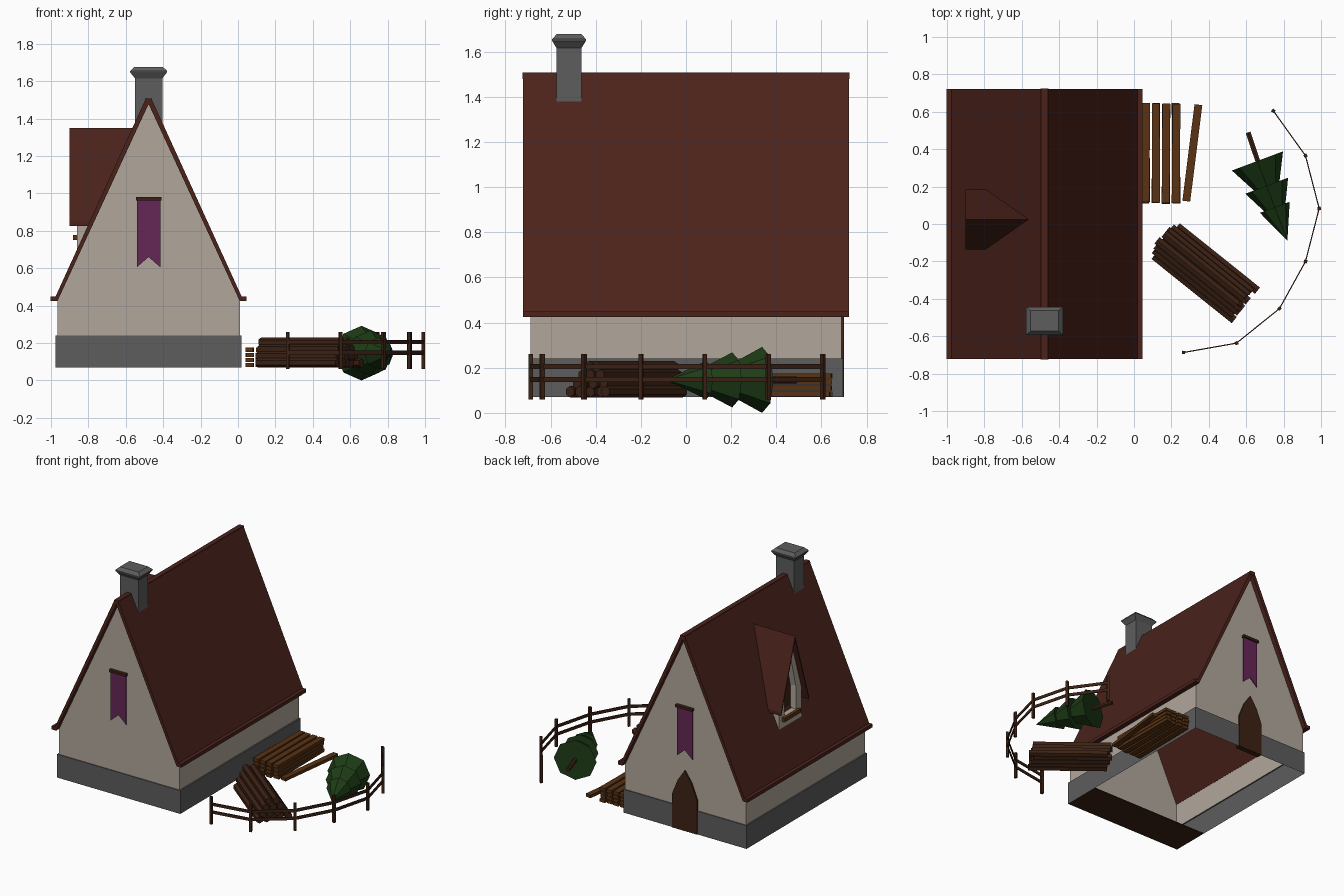
import bpy, bmesh, math, random
from mathutils import Vector, Matrix

if "Cube" in bpy.data.objects:
    bpy.data.objects.remove(bpy.data.objects["Cube"])

random.seed(4)


def mat(name, r, g, b):
    m = bpy.data.materials.new(name)
    m.diffuse_color = (r, g, b, 1)
    m.use_nodes = True
    m.node_tree.nodes["Principled BSDF"].inputs["Base Color"].default_value = m.diffuse_color
    return m


STONE = mat("stone", .11, .11, .11)
PLASTER = mat("plaster", .44, .39, .33)
ROOF = mat("roof_red", .07, .016, .011)
DARK = mat("dark_wood", .045, .016, .007)
LIGHT = mat("light_wood", .10, .032, .007)
GREEN = mat("pine_green", .012, .045, .008)
PURPLE = mat("purple_cloth", .13, .02, .095)


def finish(name, bm, m):
    bmesh.ops.recalc_face_normals(bm, faces=bm.faces)
    me = bpy.data.meshes.new(name)
    bm.to_mesh(me)
    bm.free()
    me.materials.append(m)
    ob = bpy.data.objects.new(name, me)
    bpy.context.collection.objects.link(ob)
    return ob


def add_box(bm, center, size, rot=0):
    M = Matrix.Translation(center) @ Matrix.Rotation(rot, 4, 'Z') @ Matrix.Diagonal((*size, 1))
    bmesh.ops.create_cube(bm, size=1, matrix=M)


def add_rod(bm, a, b, r1, r2, sides):
    a, b = Vector(a), Vector(b)
    d = b - a
    M = Matrix.Translation((a + b) / 2) @ d.to_track_quat('Z', 'Y').to_matrix().to_4x4()
    bmesh.ops.create_cone(bm, cap_ends=True, segments=sides, radius1=r1, radius2=r2,
                          depth=d.length, matrix=M)


def add_loops(bm, loops, cap_last=False):
    rings = [[bm.verts.new(p) for p in l] for l in loops]
    for a, b in zip(rings, rings[1:]):
        for i in range(len(a)):
            j = (i + 1) % len(a)
            bm.faces.new((a[i], a[j], b[j], b[i]))
    if cap_last:
        bm.faces.new(rings[-1])
    return rings


def rect(x, y, hx, hy, z):
    return [(x - hx, y - hy, z), (x + hx, y - hy, z), (x + hx, y + hy, z), (x - hx, y + hy, z)]


def slab(name, profile, y0, y1, m):
    """Closed prism from an x-z profile."""
    bm = bmesh.new()
    r = add_loops(bm, [[(x, y, z) for x, z in profile] for y in (y0, y1)], True)
    bm.faces.new(r[0])
    return finish(name, bm, m)


CX = -.478

# Stone base, open underneath
bm = bmesh.new()
add_loops(bm, [rect(CX, 0, .498, .695, .07), rect(CX, 0, .498, .695, .24), rect(CX, 0, .488, .688, .24)])
finish("stone_base", bm, STONE)

# Plaster walls with gables
bm = bmesh.new()
w = add_loops(bm, [rect(CX, 0, .488, .688, .24), rect(CX, 0, .488, .688, .43)])[1]
for i, y in ((0, -.688), (2, .688)):
    bm.faces.new((w[i], w[i + 1], bm.verts.new((CX, y, 1.485))))
finish("walls", bm, PLASTER)

# Floor strip along the front
bm = bmesh.new()
add_box(bm, (CX, -.55, .075), (.99, .28, .008))
finish("floor_strip", bm, DARK)

# Main roof
half = [(.016, 1.505), (.497, .45), (.524, .45), (.524, .425), (.487, .425)]
prof = [(CX + x, z) for x, z in half] + [(CX, 1.478)] + [(CX - x, z) for x, z in reversed(half)]
slab("main_roof", prof, -.722, .722, ROOF)

# Ridge cap
slab("ridge_cap", [(CX - .022, 1.478), (CX + .022, 1.478), (CX + .018, 1.507), (CX - .018, 1.507)],
     -.724, .724, ROOF)

# Chimney with a flared cap
bm = bmesh.new()
add_loops(bm, [rect(CX, -.518, hx, hy, z) for hx, hy, z in (
    (.073, .055, 1.33), (.073, .055, 1.615), (.099, .075, 1.648), (.099, .075, 1.655),
    (.075, .055, 1.677))], True)
finish("chimney", bm, STONE)

# Dormer on the left roof slope
DY = .025


def roof_x(z):
    return CX - .497 + (z - .45) * .481 / 1.055


bm = bmesh.new()
for s in (-1, 1):
    ring = []
    for dy, z, t in ((0, 1.35, 0), (.16, .85, 0)):
        ring += [(-.90, DY + s * dy, z), (roof_x(z) + .012, DY + s * dy, z)]
    a, b, c, d = map(Vector, ring)
    add_loops(bm, [[a, b, d, c], [p + Vector((0, 0, -.025)) for p in (a, b, d, c)]], True)
    bm.faces.new([bm.verts.new(p) for p in (a, b, d, c)])
finish("dormer_roof", bm, ROOF)

bm = bmesh.new()
outer = [(-.13, .67), (.13, .67), (.13, .915), (0, 1.325), (-.13, .915)]
inner = [(-.065, .78), (.065, .78), (.065, .95), (0, 1.2), (-.065, .95)]
add_loops(bm, [[(x, DY + y, z) for y, z in p] for p, x in
               ((outer, -.86), (inner, -.86), (inner, -.815))])
for s in (-1, 1):
    bm.faces.new([bm.verts.new((x, DY + s * .13, z)) for x, z in
                  ((-.86, .67), (-.86, .915), (roof_x(.915), .915))])
finish("dormer_walls", bm, PLASTER)

bm = bmesh.new()
bm.faces.new([bm.verts.new((-.815, DY + y, z)) for y, z in inner])
finish("dormer_window", bm, DARK)
bm = bmesh.new()
add_box(bm, (-.86, DY, .765), (.045, .19, .028))
finish("window_sill", bm, LIGHT)

# Pointed back door
slab("back_door", [(CX - .1, .07), (CX + .1, .07), (CX + .1, .32), (CX + .055, .43), (CX, .51),
                   (CX - .055, .43), (CX - .1, .32)], .66, .70, DARK)

# Banners on both gables
for name, s in (("front", -1), ("back", 1)):
    slab(name + "_banner", [(CX - .063, .97), (CX - .063, .605), (CX, .66), (CX + .063, .605),
                            (CX + .063, .97)], s * .692, s * .698, PURPLE)
    bm = bmesh.new()
    add_box(bm, (CX, s * .699, .971), (.136, .025, .018))
    finish(name + "_banner_rod", bm, DARK)

# Plank pile and one loose plank
bm = bmesh.new()
for layer in range(4):
    for i in range(4):
        add_box(bm, (.063 + i * .054, .378 + random.uniform(-.006, .006), .083 + layer * .027),
                (.042, .53, .022), random.uniform(-.012, .012))
add_box(bm, (.312, .38, .083), (.042, .52, .022), -.125)
finish("plank_pile", bm, LIGHT)

# Log pile
bm = bmesh.new()
axis = Vector((.78, -.625, 0)).normalized()
side = Vector((-axis.y, axis.x, 0))
for layer in range(4):
    n = 5 - layer
    for i in range(n):
        c = Vector((.367, -.25, .094 + layer * .037)) + side * (i - (n - 1) / 2) * .05
        c += axis * random.uniform(-.025, .025)
        add_rod(bm, c - axis * .275, c + axis * .275, .025, .025, 6)
finish("log_pile", bm, DARK)

# Fallen pine tree
bm = bmesh.new()
p0, tip = Vector((.66, .337, .146)), Vector((.82, -.09, .146))
for t, e, r in ((0, .62, .146), (.31, .85, .122), (.58, 1, .085)):
    add_rod(bm, p0.lerp(tip, t), p0.lerp(tip, e), r, 0, 8)
finish("pine_branches", bm, GREEN)
bm = bmesh.new()
add_rod(bm, (.61, .49, .146), p0.lerp(tip, .1), .015, .015, 6)
finish("pine_trunk", bm, DARK)

# Curved fence
pts = [(.745, .605), (.917, .365), (.99, .083), (.917, -.2), (.778, -.452), (.548, -.637), (.265, -.687)]
bm = bmesh.new()
for x, y in pts:
    add_box(bm, (x, y, .16), (.018, .018, .2), math.atan2(y, x - .3))
finish("fence_posts", bm, DARK)
bm = bmesh.new()
for a, b in zip(pts, pts[1:]):
    a, b = Vector(a), Vector(b)
    d, c = b - a, (a + b) / 2
    for z in (.205, .148):
        add_box(bm, (c.x, c.y, z), (d.length, .006, .022), math.atan2(d.y, d.x))
finish("fence_rails", bm, DARK)
